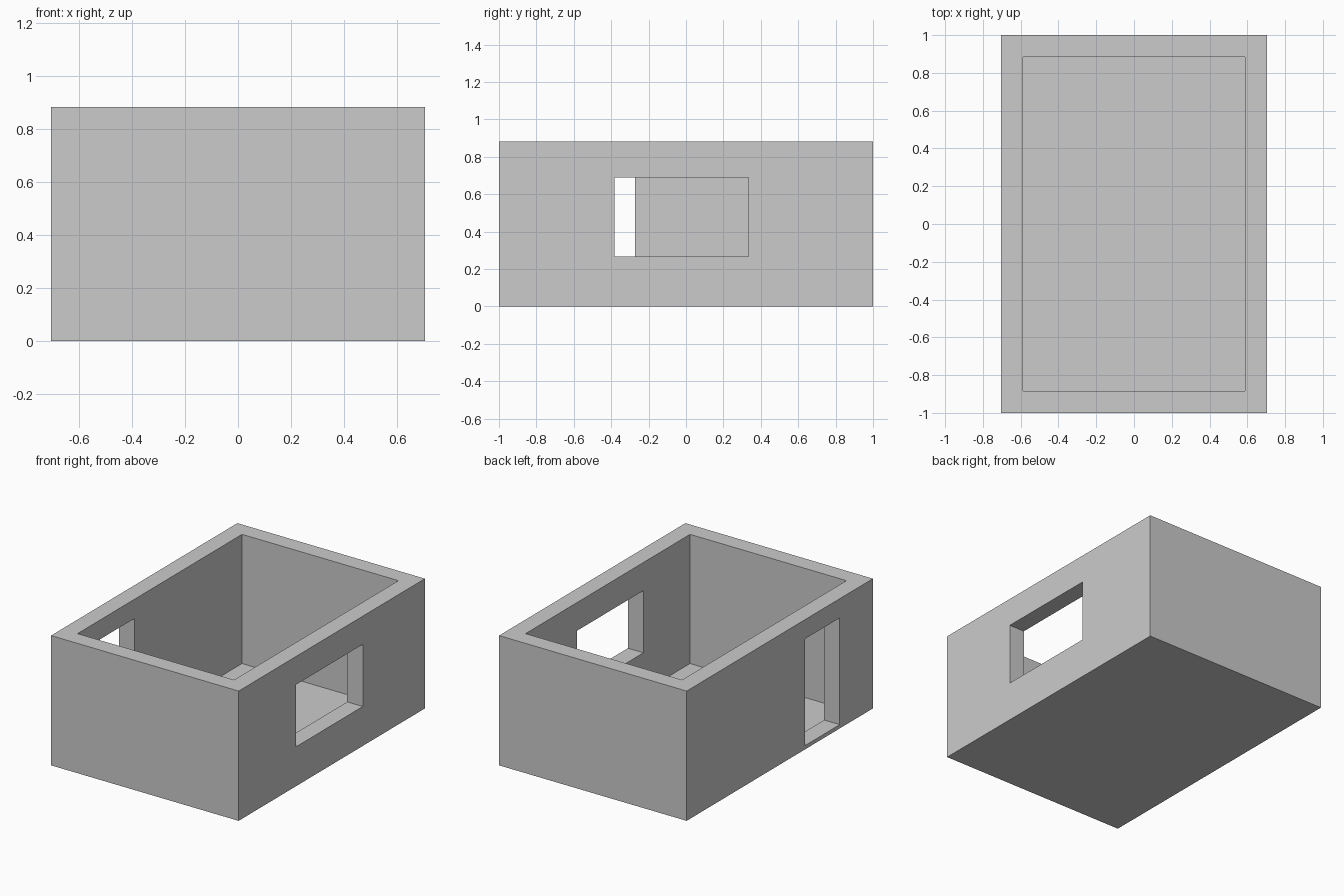
import bpy

if "Cube" in bpy.data.objects:
    bpy.data.objects.remove(bpy.data.objects["Cube"])

W, D, H = 0.705, 1.0, 0.882   # half width, half depth, height
T = 0.117                     # wall thickness
FLOOR = 0.004                 # thin floor


def box(name, lo, hi):
    """Axis-aligned box between two corners."""
    size = [b - a for a, b in zip(lo, hi)]
    centre = [(a + b) / 2 for a, b in zip(lo, hi)]
    bpy.ops.mesh.primitive_cube_add(size=1, location=centre)
    ob = bpy.context.object
    ob.name = ob.data.name = name
    ob.scale = size
    bpy.ops.object.transform_apply(location=True, rotation=False, scale=True)
    return ob


def cut(target, cutter):
    """Subtract the cutter from the target, then remove the cutter."""
    cutter.hide_render = True
    mod = target.modifiers.new(cutter.name, 'BOOLEAN')
    mod.operation = 'DIFFERENCE'
    mod.solver = 'EXACT'
    mod.object = cutter
    bpy.context.view_layer.objects.active = target
    bpy.ops.object.modifier_apply(modifier=mod.name)
    bpy.data.objects.remove(cutter)


# Open-topped room: walls and thin floor in one solid
room = box("room_walls", (-W, -D, 0), (W, D, H))
cut(room, box("room_cavity", (-W + T, -D + T, FLOOR), (W - T, D - T, H + 0.2)))

# Window in the right wall
cut(room, box("window_opening", (W - T - 0.05, -0.383, 0.268), (W + 0.1, 0.333, 0.69)))

# Doorway with a low sill in the left wall
cut(room, box("door_opening", (-W - 0.1, -0.644, 0.026), (-W + T + 0.05, -0.273, 0.751)))
